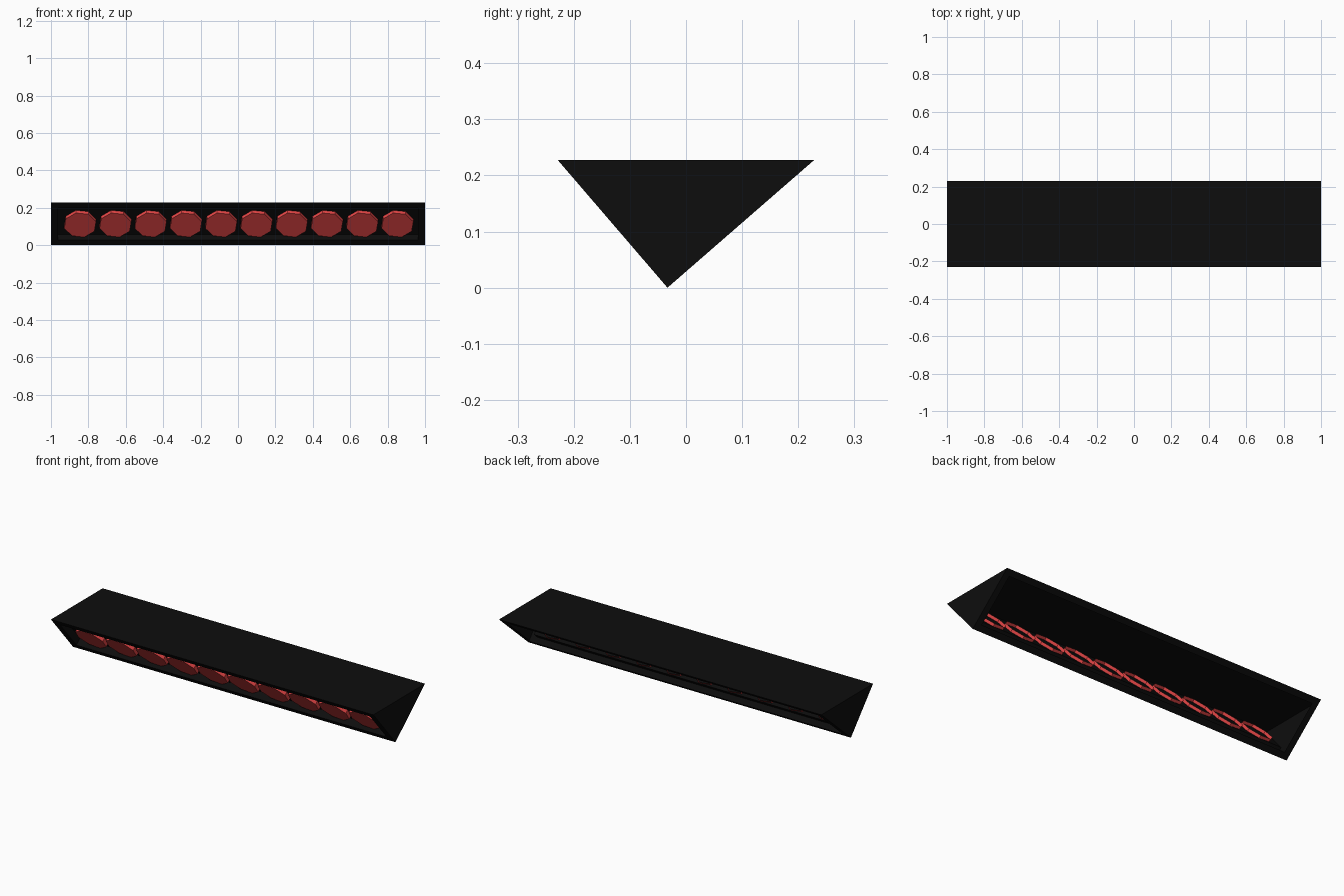
import bpy, bmesh, math
from mathutils import Vector

if "Cube" in bpy.data.objects:
    bpy.data.objects.remove(bpy.data.objects["Cube"])

APEX = Vector((0, -0.033, 0))
TOP = 0.228
HALF = 0.229
U = (Vector((0, -HALF, TOP)) - APEX).normalized()   # up the front slope
W = Vector((0, U.z, -U.y))                          # inward from the front slope


def material(name, color):
    m = bpy.data.materials.new(name)
    m.diffuse_color = color
    m.use_nodes = True
    m.node_tree.nodes["Principled BSDF"].inputs["Base Color"].default_value = m.diffuse_color
    return m


def finish(bm, name, mat):
    me = bpy.data.meshes.new(name)
    bm.to_mesh(me)
    bm.free()
    me.materials.append(mat)
    ob = bpy.data.objects.new(name, me)
    bpy.context.collection.objects.link(ob)
    return ob


black = material("black_plastic", (0.004, 0.004, 0.004, 1))
red = material("red_lens", (0.8, 0.062, 0.062, 1))

# Housing: triangular prism, point down
bm = bmesh.new()
section = [APEX, Vector((0, HALF, TOP)), Vector((0, -HALF, TOP))]
face = bm.faces.new([bm.verts.new(p + Vector((-1, 0, 0))) for p in section])
ext = bmesh.ops.extrude_face_region(bm, geom=[face])
verts = [g for g in ext["geom"] if isinstance(g, bmesh.types.BMVert)]
bmesh.ops.translate(bm, vec=(2, 0, 0), verts=verts)
bmesh.ops.recalc_face_normals(bm, faces=bm.faces)
bm.normal_update()
front = [f for f in bm.faces if f.normal.y < -0.3][0]
back = [f for f in bm.faces if f.normal.y > 0.3][0]

# Back: framed opening into the hollow housing
bmesh.ops.inset_individual(bm, faces=[back], thickness=0.035, use_even_offset=True)
bmesh.ops.delete(bm, geom=[back], context='FACES')

# Front: framed recess with a flat panel at the bottom
bmesh.ops.inset_individual(bm, faces=[front], thickness=0.038, use_even_offset=True)
ext = bmesh.ops.extrude_face_region(bm, geom=[front])
verts = [g for g in ext["geom"] if isinstance(g, bmesh.types.BMVert)]
bmesh.ops.translate(bm, vec=W * 0.042, verts=verts)
if front.is_valid:
    bmesh.ops.delete(bm, geom=[front], context='FACES')
finish(bm, "housing", black)

# Lamps: ten octagonal cups, open at the back, set through the panel
R = 0.088
for i in range(10):
    bm = bmesh.new()
    c = APEX + U * 0.125 + Vector((-0.844 + 0.1885 * i, 0, 0))
    rings = []
    for depth in (0.02, 0.058):
        ring = []
        for k in range(8):
            a = math.radians(15 + 45 * k)
            p = c + W * depth + Vector((R * math.cos(a), 0, 0)) + U * R * math.sin(a)
            ring.append(bm.verts.new(p))
        rings.append(ring)
    f, b = rings
    bm.faces.new(f)
    for k in range(8):
        n = (k + 1) % 8
        bm.faces.new((f[k], b[k], b[n], f[n]))
    bmesh.ops.recalc_face_normals(bm, faces=bm.faces)
    finish(bm, f"lamp_{i + 1}", red)
